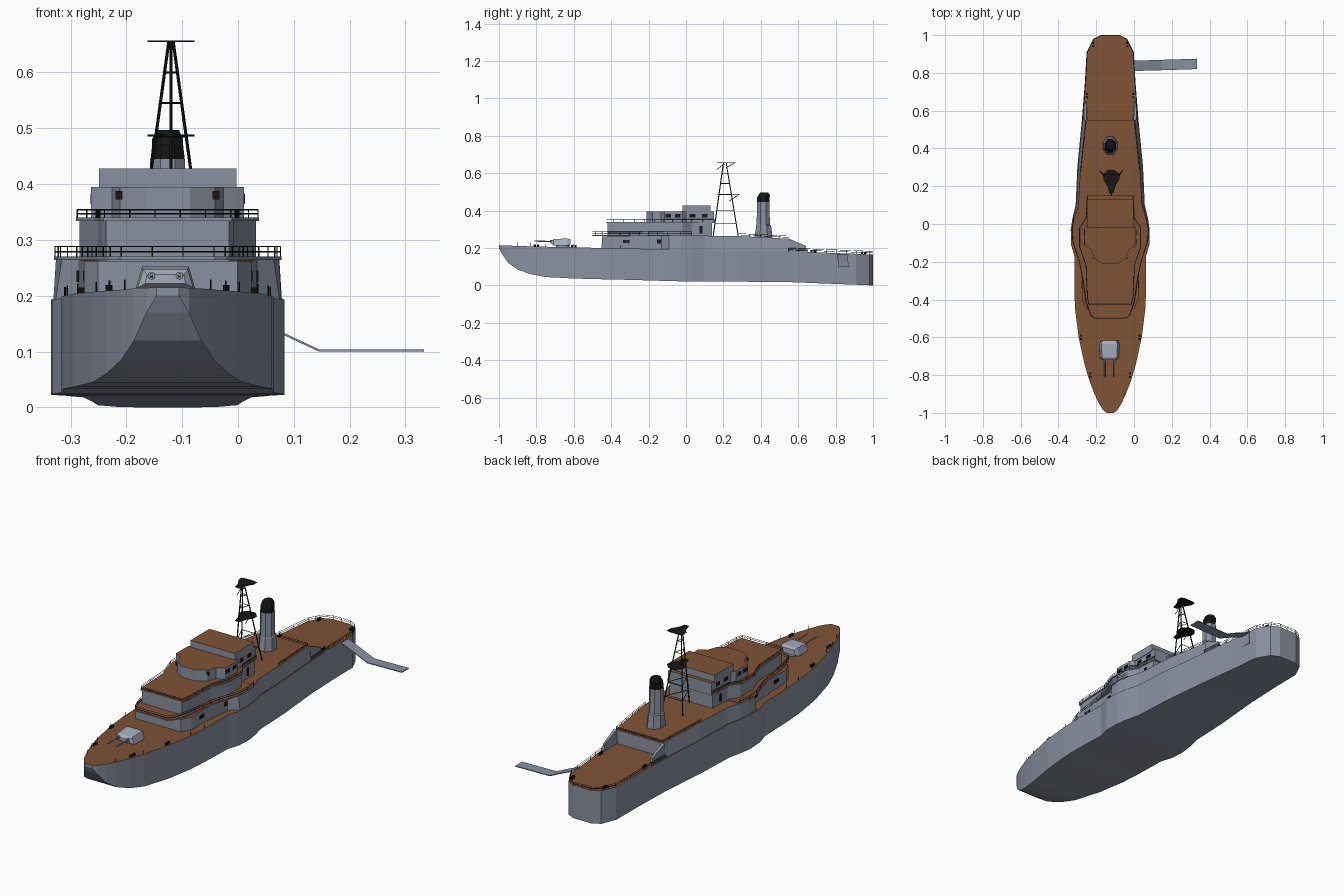
import bpy, bmesh, math
from mathutils import Vector, Matrix

if "Cube" in bpy.data.objects:
    bpy.data.objects.remove(bpy.data.objects["Cube"])

CX = -0.126  # centreline of the ship


def material(name, rgb):
    m = bpy.data.materials.new(name)
    m.diffuse_color = (*rgb, 1)
    m.use_nodes = True
    m.node_tree.nodes["Principled BSDF"].inputs["Base Color"].default_value = m.diffuse_color
    return m


GREY = material("hull_grey", (0.25, 0.28, 0.35))
DECK = material("deck_brown", (0.21, 0.085, 0.035))
BLACK = material("black", (0.008, 0.008, 0.008))
LIGHT = material("light_grey", (0.38, 0.43, 0.52))


def finish(name, bm, *mats):
    bmesh.ops.recalc_face_normals(bm, faces=bm.faces)
    me = bpy.data.meshes.new(name)
    bm.to_mesh(me)
    bm.free()
    for m in mats:
        me.materials.append(m)
    ob = bpy.data.objects.new(name, me)
    bpy.context.collection.objects.link(ob)
    return ob


def loft(name, rows, mats=(GREY, DECK), cx=CX):
    """Rows along y: (y, half width, z low, z high[, top half width]); top gets the second material."""
    bm = bmesh.new()
    rings = []
    for y, w, z0, z1, *t in rows:
        t = t[0] if t else w
        rings.append([bm.verts.new((cx + x, y, z)) for x, z in ((-w, z0), (w, z0), (t, z1), (-t, z1))])
    for a, b in zip(rings, rings[1:]):
        for i in range(4):
            j = (i + 1) % 4
            f = bm.faces.new((a[i], a[j], b[j], b[i]))
            f.material_index = 1 if i == 2 else 0
    bm.faces.new(rings[0])
    bm.faces.new(rings[-1])
    return finish(name, bm, *mats)


def level(outline, z0, z1):
    return [(y, w, z0, z1) for y, w in outline]


def boxes(name, items, mat):
    """Items: (centre, size)."""
    bm = bmesh.new()
    for c, s in items:
        bmesh.ops.create_cube(bm, size=1, matrix=Matrix.Translation(c) @ Matrix.Diagonal((*s, 1)))
    return finish(name, bm, mat)


def rods(name, segs, r, mat, sides=4):
    bm = bmesh.new()
    for a, b in segs:
        a, b = Vector(a), Vector(b)
        d = b - a
        m = Matrix.Translation((a + b) / 2) @ d.to_track_quat('Z', 'Y').to_matrix().to_4x4()
        bmesh.ops.create_cone(bm, cap_ends=True, segments=sides, radius1=r, radius2=r, depth=d.length, matrix=m)
    return finish(name, bm, mat)


def railing(name, side, h, closed_first=True):
    """Mirrored railing from one side's (y, half width, z) points."""
    right = [Vector((CX + w, y, z)) for y, w, z in side]
    left = [Vector((CX - w, y, z)) for y, w, z in side]
    path = left[::-1] + right
    up = Vector((0, 0, h))
    segs = []
    for a, b in zip(path, path[1:]):
        n = max(1, round((b - a).length / 0.05))
        segs += [(a + up, b + up), (a + up / 2, b + up / 2)]
        segs += [(a.lerp(b, i / n), a.lerp(b, i / n) + up) for i in range(n)]
    segs.append((path[-1], path[-1] + up))
    rods(name, segs, 0.0011, BLACK)


# Hull: plan outline with curved stem and gently sloping keel
hull = [(-1, .02, .2, .215), (-.985, .038, .17, .214), (-.95, .06, .12, .213), (-.9, .083, .085, .211),
        (-.83, .11, .06, .209), (-.75, .134, .045, .207), (-.6, .167, .037, .204), (-.45, .186, .033, .2),
        (-.35, .19, .031, .198), (-.17, .19, .026, .195), (-.11, .207, .024, .194), (-.03, .209, .022, .193),
        (.03, .2, .022, .192), (.1, .183, .021, .19), (.3, .174, .02, .187), (.55, .15, .018, .182),
        (.75, .134, .01, .175), (.91, .125, .004, .169), (.98, .09, .001, .166), (1, .05, 0, .165)]
loft("hull", hull)

# First superstructure level, merging into the hull sides amidships
loft("lower_house", [(-.45, .125, .17, .262), (-.4, .15, .17, .262), (-.3, .15, .17, .263), (-.13, .16, .17, .264),
                     (-.09, .204, .17, .265, .19), (-.03, .206, .17, .266, .2), (.03, .197, .17, .266, .19),
                     (.1, .18, .17, .266, .168), (.3, .171, .17, .263, .157), (.55, .147, .17, .25, .13)])
for s, label in ((-1, "left"), (1, "right")):
    loft(label + "_sloping_bulwark", [(.55, .012, .17, .25, .008), (.64, .007, .17, .212, .005),
                                      (.645, .007, .17, .185, .005)], (GREY, GREY), CX + s * .132)

# Overhanging deck plates and upper houses
plate1 = [(-.5, .085), (-.485, .105), (-.41, .13), (-.3, .145), (-.2, .165), (-.1, .198), (-.03, .204), (.03, .194)]
loft("lower_deck_plate", level(plate1, .264, .27))
loft("middle_house", level([(-.42, .11), (-.39, .118), (-.22, .125), (-.12, .158), (-.02, .158),
                            (.03, .125), (.14, .12)], .262, .334))
plate2 = [(-.425, .115), (-.39, .123), (-.22, .13), (-.12, .164), (-.02, .164), (.03, .13), (.15, .123)]
loft("middle_deck_plate", level(plate2, .334, .34))
loft("bridge", level([(-.21, .04), (-.18, .085), (-.135, .1), (-.115, .137), (-.02, .137), (.0, .12), (.15, .12)],
                     .34, .395))
loft("bridge_top_block", level([(-.02, .123), (.13, .123)], .39, .428))

# Windows and doors
win = []
for s in (-1, 1):
    win += [((CX + s * .137, y, .373), (.003, .03, .018)) for y in (-.095, -.045)]
    win += [((CX + s * .12, y, .373), (.003, .03, .018)) for y in (.035, .1)]
    win += [((CX + s * .083, -.181, .38), (.02, .004, .016))]
    win += [((CX + s * .15, y, .235), (.004, .016, .018)) for y in (-.33, -.31)]
    win += [((CX + s * .16, -.145, .235), (.006, .02, .02)), ((CX + s * .122, .08, .298), (.004, .018, .04))]
boxes("windows_and_doors", win, BLACK)

# Railings
railing("lower_deck_railing", [(y, w - .002, .27) for y, w in plate1], .018)
railing("middle_deck_railing", [(y, w - .002, .34) for y, w in plate2], .014)
railing("stern_railing", [(y, w - .003, z) for y, w, _, z in hull[:-6:-1]] + [(.65, .139, .179)], .017)
railing("upper_aft_railing", [(.548, .128, .25), (.4, .144, .258), (.28, .156, .263)], .014)

# Foredeck posts
rods("foredeck_posts", [((CX + s * (w - .006), y, z), (CX + s * (w - .006), y, z + .018))
                        for y, w, _, z in hull[3:9] for s in (-1, 1)], .0015, BLACK)

# Bollards in pairs along the deck edge
rods("bollards", [((CX + s * w, y + d, z), (CX + s * w, y + d, z + .012))
                  for y, w, z in ((-.8, .105, .207), (-.6, .155, .203), (.68, .122, .177), (.95, .09, .167))
                  for s in (-1, 1) for d in (-.009, .009)], .006, BLACK, 8)

# Gun turret with two barrels
rods("turret_base", [((-.13, -.66, .2), (-.13, -.66, .219))], .036, GREY, 16)
turret = loft("turret", [(-.72, .036, .222, .238, .033), (-.708, .05, .214, .247, .04),
                         (-.635, .053, .214, .252, .042), (-.617, .044, .22, .246, .036)], (LIGHT, LIGHT), -.13)
for s in (-1, 1):
    rods("gun_barrel", [((-.13 + s * .025, -.81, .237), (-.13 + s * .025, -.7, .235))], .003, GREY, 8)
    rods("barrel_collar", [((-.13 + s * .025, -.728, .236), (-.13 + s * .025, -.7, .235))], .007, GREY, 8)


# Funnel: stacked octagonal sections, black cap leaning aft
def stack(name, sections, mat):
    bm = bmesh.new()
    rings = []
    for z, y, rx, ry in sections:
        rings.append([bm.verts.new((CX + rx * math.cos(a), y + ry * math.sin(a), z))
                      for a in (math.pi / 8 + i * math.pi / 4 for i in range(8))])
    for a, b in zip(rings, rings[1:]):
        for i in range(8):
            bm.faces.new((a[i], a[(i + 1) % 8], b[(i + 1) % 8], b[i]))
    bm.faces.new(rings[0])
    bm.faces.new(rings[-1])
    finish(name, bm, mat)


stack("funnel", [(.245, .415, .043, .054), (.32, .415, .037, .043), (.325, .413, .034, .039),
                 (.445, .413, .034, .035)], GREY)
stack("funnel_cap", [(.445, .413, .033, .035), (.47, .413, .03, .036), (.48, .418, .03, .034),
                     (.497, .418, .022, .024)], BLACK)

# Tripod lattice mast with two platforms
MX = -.12
feet = [Vector((MX, .145, .262)), Vector((MX - .058, .28, .26)), Vector((MX + .058, .28, .26))]
apex = [Vector((MX, .2, .655)), Vector((MX - .004, .215, .655)), Vector((MX + .004, .215, .655))]
rods("mast_legs", list(zip(feet, apex)), .0028, BLACK, 6)
cross = []
for z in (.33, .4, .485, .545, .6):
    p = [f.lerp(a, (z - f.z) / (a.z - f.z)) for f, a in zip(feet, apex)]
    cross += [(p[i], p[(i + 1) % 3]) for i in range(3)]
cross += [((MX, .165, .62), (MX, .205, .65)), ((MX, .28, .485), (MX, .23, .45)), ((MX, .26, .655), (MX, .215, .63))]
rods("mast_braces", cross, .0017, BLACK)
for z in (.487, .656):
    loft("mast_platform", level([(.165, .012), (.2, .02), (.235, .042), (.26, .042), (.285 if z < .5 else .265, .02)],
                                z - .0015, z + .0015), (BLACK, BLACK), MX)

# Boarding ramp and its hatch on the right side of the stern
bm = bmesh.new()
ramp = [(-.01, .81, .172), (.083, .812, .133), (.145, .814, .104), (.333, .82, .104)]
rows = [[bm.verts.new((x, y + dy, z + dz)) for dy, dz in ((0, 0), (.055, 0), (.055, -.004), (0, -.004))]
        for x, y, z in ramp]
for a, b in zip(rows, rows[1:]):
    for i in range(4):
        bm.faces.new((a[i], a[(i + 1) % 4], b[(i + 1) % 4], b[i]))
bm.faces.new(rows[0])
bm.faces.new(rows[-1])
finish("boarding_ramp", bm, GREY)
boxes("ramp_hatch", [((.0025, .838, .138), (.004, .058, .066))], GREY)
